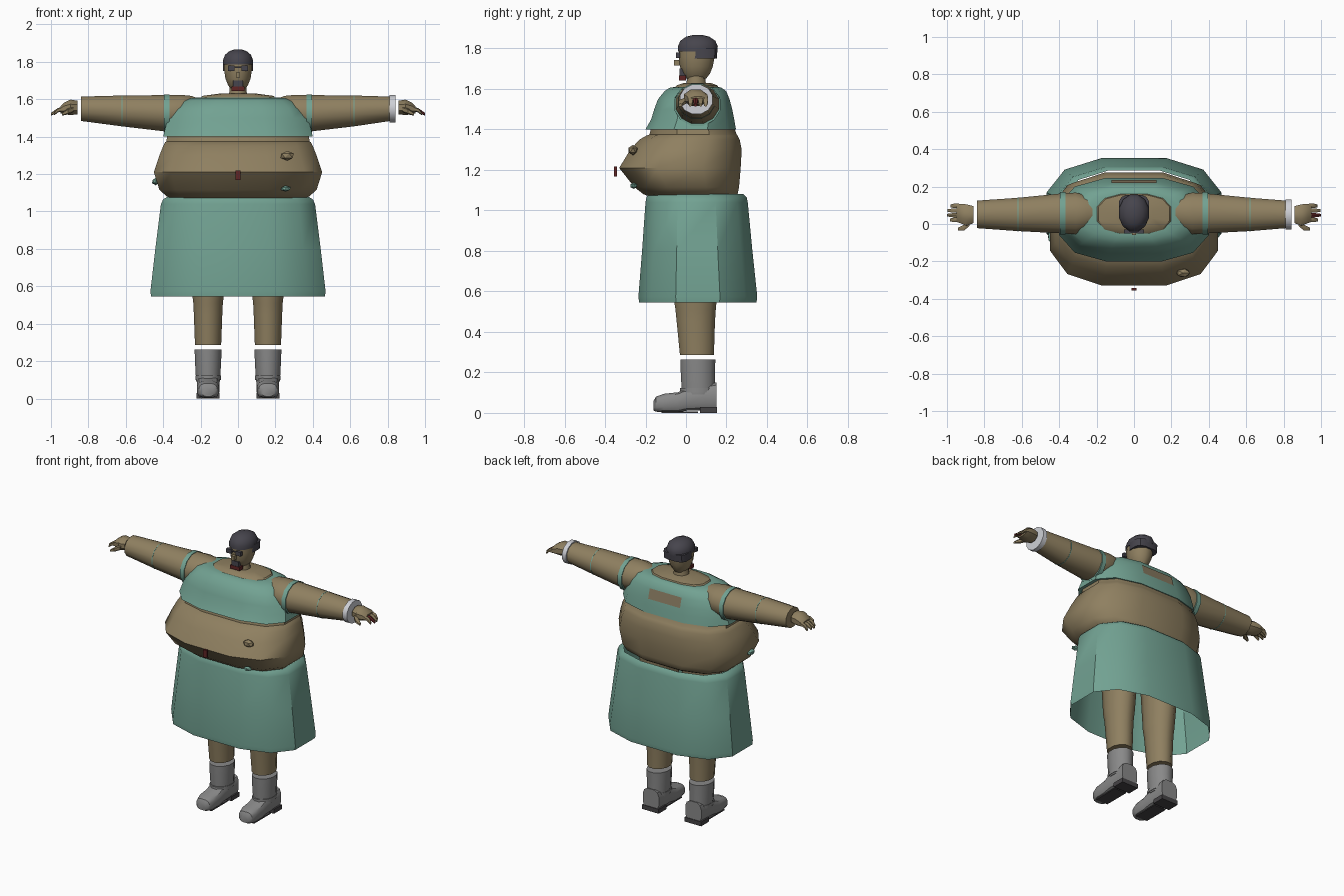
import bpy, bmesh, math
from mathutils import Vector

if "Cube" in bpy.data.objects:
    bpy.data.objects.remove(bpy.data.objects["Cube"])


def material(name, r, g, b):
    m = bpy.data.materials.new(name)
    m.diffuse_color = (r, g, b, 1)
    m.use_nodes = True
    m.node_tree.nodes["Principled BSDF"].inputs["Base Color"].default_value = m.diffuse_color
    return m


SKIN = material("tan skin", .275, .215, .118)
TEAL = material("teal cloth", .168, .36, .288)
GREY = material("boot grey", .25, .25, .25)
DARK = material("dark sole", .06, .056, .06)
HAIR = material("dark hair", .062, .059, .074)
RED = material("dark red", .115, .018, .018)
WHITE = material("pale cuff", .62, .63, .67)
PATCH = material("brown patch", .24, .19, .115)


def oval(axis, pos, a0, a1, b0, b1, n=12, p=1.0):
    """Oval section across an axis; p below 1 makes it boxier."""
    step = 2 * math.pi / n
    k = math.cos(step / 2)
    pts = []
    for i in range(n):
        t = (i + .5) * step
        c, s = math.cos(t) / k, math.sin(t) / k
        c = math.copysign(min(1, abs(c)) ** p, c)
        s = math.copysign(min(1, abs(s)) ** p, s)
        a = (a0 + a1) / 2 + (a1 - a0) / 2 * c
        b = (b0 + b1) / 2 + (b1 - b0) / 2 * s
        pts.append({"x": (pos, a, b), "y": (a, pos, b), "z": (a, b, pos)}[axis])
    return pts


def finish(bm, name, mat, angle):
    bmesh.ops.recalc_face_normals(bm, faces=bm.faces)
    me = bpy.data.meshes.new(name)
    bm.to_mesh(me)
    bm.free()
    me.materials.append(mat)
    ob = bpy.data.objects.new(name, me)
    bpy.context.collection.objects.link(ob)
    if angle:
        bpy.ops.object.select_all(action="DESELECT")
        ob.select_set(True)
        bpy.context.view_layer.objects.active = ob
        bpy.ops.object.shade_smooth_by_angle(angle=math.radians(angle))
    return ob


def loft(name, mat, rings, caps=True, angle=38):
    bm = bmesh.new()
    loops = [[bm.verts.new(v) for v in r] for r in rings]
    n = len(loops[0])
    for lo, hi in zip(loops, loops[1:]):
        for i in range(n):
            j = (i + 1) % n
            bm.faces.new((lo[i], lo[j], hi[j], hi[i]))
    if caps:
        bm.faces.new(loops[0])
        bm.faces.new(loops[-1])
    return finish(bm, name, mat, angle)


def torso(name, mat, rows, caps=True):
    """Rows are height, half width, front y, back y."""
    return loft(name, mat, [oval("z", z, -w, w, f, b, 12, .75) for z, w, f, b in rows], caps)


def box(name, mat, x0, x1, y0, y1, z0, z1):
    bm = bmesh.new()
    bmesh.ops.create_cube(bm, size=1)
    for v in bm.verts:
        v.co = Vector(((x0 + x1) / 2 + v.co.x * (x1 - x0),
                       (y0 + y1) / 2 + v.co.y * (y1 - y0),
                       (z0 + z1) / 2 + v.co.z * (z1 - z0)))
    return finish(bm, name, mat, 0)


def lump(name, mat, loc, size):
    bm = bmesh.new()
    bmesh.ops.create_icosphere(bm, subdivisions=1, radius=1)
    for v in bm.verts:
        v.co = Vector([l + c * s for l, c, s in zip(loc, v.co, size)])
    return finish(bm, name, mat, 0)


# Torso and clothing
torso("skirt", TEAL, [(.545, .465, -.232, .348), (.575, .468, -.235, .352), (.8, .442, -.217, .328),
                      (1.04, .412, -.2, .305), (1.065, .4, -.195, .3), (1.08, .375, -.185, .285)], False)
torso("belly", SKIN, [(1.068, .35, -.18, .24), (1.08, .38, -.21, .255), (1.115, .42, -.255, .262),
                      (1.21, .45, -.33, .27), (1.3, .42, -.275, .275), (1.35, .4, -.23, .265),
                      (1.37, .39, -.195, .255), (1.375, .383, -.18, .25), (1.42, .375, -.17, .235)])
torso("shirt", TEAL, [(1.4, .4, -.2, .247), (1.45, .388, -.172, .238), (1.5, .372, -.157, .228),
                      (1.55, .345, -.138, .215), (1.59, .3, -.105, .198), (1.606, .25, -.08, .175),
                      (1.61, .2, -.055, .16)])
torso("neckline", SKIN, [(1.6, .205, -.06, .165), (1.618, .19, -.045, .155), (1.63, .1, -.01, .12)])

# Belly details and back patch
lump("belly_wart", SKIN, (.263, -.262, 1.298), (.04, .025, .026))
lump("lower_button", TEAL, (.255, -.258, 1.122), (.03, .02, .016))
lump("side_button", TEAL, (-.44, -.07, 1.16), (.022, .035, .02))
box("belly_tag", RED, -.014, .014, -.356, -.341, 1.168, 1.218)
bm = bmesh.new()
bm.faces.new([bm.verts.new(v) for v in
              ((-.12, .236, 1.49), (.12, .236, 1.49), (.12, .219, 1.555), (-.12, .219, 1.555))])
finish(bm, "back_patch", PATCH, 0)

# Neck and head: rows are height, half width, front y, back y
loft("neck", SKIN, [oval("z", z, -w, w, .05 - w, .05 + w) for z, w in ((1.6, .055), (1.64, .046), (1.69, .044))])
loft("head", SKIN, [oval("z", z, -w, w, f, b) for z, w, f, b in
                    ((1.652, .036, .0, .1), (1.675, .053, -.018, .118), (1.71, .067, -.03, .132),
                     (1.76, .075, -.036, .142), (1.81, .076, -.034, .145))])
loft("hair_cap", HAIR, [oval("z", z, -w, w, f, b) for z, w, f, b in
                        ((1.785, .08, -.04, .155), (1.81, .08, -.04, .157), (1.838, .069, -.028, .145),
                         (1.858, .045, .0, .115), (1.867, .016, .035, .08))])
loft("back_hair", HAIR, [oval("z", z, -.081, .081, .02, y, 12, .6) for z, y in ((1.75, .152), (1.8, .156))])
box("nose", SKIN, -.011, .011, -.06, -.02, 1.716, 1.744)
box("goatee", HAIR, -.026, .026, -.032, .0, 1.667, 1.7)
box("bow_tie", RED, -.036, .036, -.034, .0, 1.643, 1.667)
box("glasses_bridge", HAIR, -.02, .02, -.048, -.04, 1.768, 1.774)
for s, side in ((-1, "left"), (1, "right")):
    x0, x1 = sorted((s * .018, s * .054))
    box(side + "_lens", HAIR, x0, x1, -.05, -.03, 1.752, 1.78)

# Arms, hands, legs and boots, built on both sides
for s, side in ((-1, "left"), (1, "right")):
    end = .84 if s < 0 else .815
    arm = [(.2, .01, .12, 1.54, 1.6), (.25, -.03, .15, 1.48, 1.618), (.31, -.055, .168, 1.44, 1.624),
           (.39, -.05, .163, 1.428, 1.622), (.62, -.038, .14, 1.455, 1.62), (end, -.022, .125, 1.484, 1.614)]
    loft(side + "_arm", SKIN, [oval("x", s * x, *r) for x, *r in arm])
    loft(side + "_sleeve_band", TEAL, [oval("x", s * x, -.057, .17, 1.418, 1.626) for x in (.367, .396)])
    loft(side + "_elbow_seam", TEAL, [oval("x", s * x, -.039, .141, 1.453, 1.621) for x in (.618, .623)])
    loft(side + "_palm", SKIN, [oval("x", s * x, *r, 8) for x, *r in
                                ((.857, .005, .095, 1.52, 1.592), (.895, -.01, .105, 1.515, 1.598),
                                 (.93, .005, .108, 1.52, 1.582), (.95, .012, .106, 1.525, 1.562))])
    for i in range(4):
        y = .022 + .025 * i
        tip = (.985, 1.0, .996, .982)[i]
        mat = RED if s > 0 and i == 1 else SKIN
        loft(f"{side}_finger_{i + 1}", mat,
             [oval("x", s * x, y - r, y + r, z - r, z + r, 6) for x, z, r in
              ((.935, 1.55, .012), (.965, 1.54, .0115), (tip, 1.52, .007))])
    loft(side + "_thumb", SKIN, [oval("x", s * x, y - r, y + r, z - r, z + r, 6) for x, y, z, r in
                                 ((.88, .005, 1.545, .016), (.91, -.02, 1.535, .016), (.94, -.028, 1.52, .008))])

    c = s * .16
    loft(side + "_leg", SKIN, [oval("z", z, c - w, c + w, f, b) for z, w, f, b in
                               ((.287, .07, -.03, .138), (.45, .076, -.046, .143),
                                (.51, .079, -.052, .147), (.56, .085, -.06, .152), (1.07, .11, -.09, .2))])
    loft(side + "_boot_shaft", GREY, [oval("z", z, c - w, c + w, f, b) for z, w, f, b in
                                      ((.09, .064, -.02, .143), (.2, .07, -.026, .143), (.263, .072, -.028, .145))])
    loft(side + "_ankle_band", GREY, [oval("z", z, c - .068, c + .068, -.03, .149) for z in (.1, .122)])
    loft(side + "_boot_foot", GREY, [oval("y", y, c - w, c + w, z0, z1, 12, .65) for y, w, z0, z1 in
                                     ((-.16, .032, .012, .06), (-.148, .048, .006, .08), (-.11, .058, .003, .094),
                                      (-.04, .06, .003, .102), (.01, .06, .012, .125), (.15, .06, .012, .15))])
    box(side + "_sole", DARK, c - .045, c + .045, -.12, .06, 0, .007)
    box(side + "_heel", DARK, c - .062, c + .062, .07, .154, 0, .03)

# Wrist cuff on one arm
loft("wrist_cuff", WHITE, [oval("x", x, -.03, .132, 1.476, 1.622) for x in (.81, .842)])
